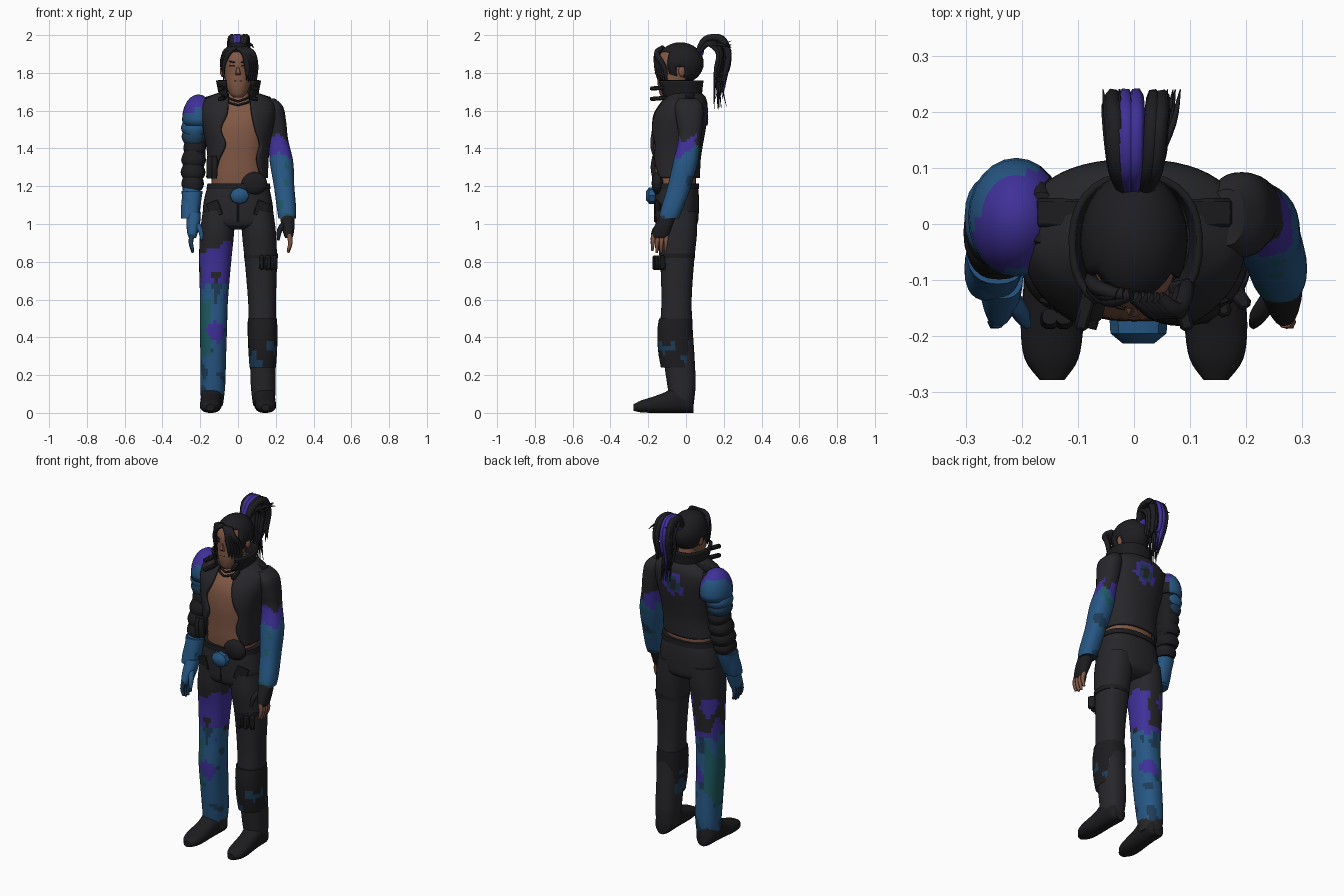
import bpy, bmesh, math, random
from mathutils import Vector, noise

random.seed(4)
if "Cube" in bpy.data.objects:
    bpy.data.objects.remove(bpy.data.objects["Cube"], do_unlink=True)

COLOURS = {
    "black_cloth": (.02, .02, .024), "black_hair": (.013, .013, .016),
    "dark_leather": (.012, .012, .014), "blue": (.02, .095, .23),
    "dark_blue": (.013, .045, .095), "purple": (.05, .03, .32),
    "teal": (.012, .10, .115), "skin": (.22, .098, .06),
}
MATS = {}
for key, rgb in COLOURS.items():
    m = bpy.data.materials.new(key)
    m.use_nodes = True
    m.diffuse_color = (*rgb, 1)
    m.node_tree.nodes["Principled BSDF"].inputs["Base Color"].default_value = (*rgb, 1)
    m.node_tree.nodes["Principled BSDF"].inputs["Roughness"].default_value = .8
    MATS[key] = m


def finish(name, bm, colour, thick=0):
    """Turn a bmesh into an object; colour is a key or a rule on face centres."""
    bmesh.ops.recalc_face_normals(bm, faces=bm.faces)
    keys = []
    for f in bm.faces:
        k = colour(f.calc_center_median()) if callable(colour) else colour
        if k not in keys:
            keys.append(k)
        f.material_index = keys.index(k)
    me = bpy.data.meshes.new(name)
    bm.to_mesh(me)
    bm.free()
    for k in keys:
        me.materials.append(MATS[k])
    me.shade_smooth()
    me.set_sharp_from_angle(angle=.75)
    ob = bpy.data.objects.new(name, me)
    bpy.context.collection.objects.link(ob)
    if thick:
        mod = ob.modifiers.new("thickness", "SOLIDIFY")
        mod.thickness, mod.offset = thick, 0
    return ob


def refine(secs, sub):
    """Catmull-Rom interpolation of section tuples."""
    out = []
    for i in range(len(secs) - 1):
        quad = [secs[max(i - 1, 0)], secs[i], secs[i + 1], secs[min(i + 2, len(secs) - 1)]]
        for j in range(sub):
            t = j / sub
            out.append([b + t / 2 * (c - a + t * (2*a - 5*b + 4*c - d + t * (3*(b - c) + d - a)))
                        for a, b, c, d in zip(*quad)])
    return out + [list(secs[-1])]


def loft(name, secs, colour, sides=24, sub=4, p=.85, along_y=False, thick=0, cap=True):
    """Skin sections (x, y, z, rx, ry); two more values open the front from x to x."""
    bm, rings = bmesh.new(), []
    is_open = len(secs[0]) == 7
    for s in refine(secs, sub):
        x, y, z, rx, ry = s[:5]
        t0, t1 = 0, 2 * math.pi
        if is_open:
            ang = [math.acos(math.copysign(min(abs((e - x) / rx), 1) ** (1 / p), e - x)) for e in s[5:]]
            t0, t1 = -ang[1], 2 * math.pi - ang[0]
        ring = []
        for i in range(sides + is_open):
            t = t0 + (t1 - t0) * i / sides
            u = rx * math.copysign(abs(math.cos(t)) ** p, math.cos(t))
            v = ry * math.copysign(abs(math.sin(t)) ** p, math.sin(t))
            ring.append(bm.verts.new((x + u, y, z + v) if along_y else (x + u, y + v, z)))
        rings.append(ring)
    for a, b in zip(rings, rings[1:]):
        for i in range(sides):
            j = (i + 1) % len(a)
            bm.faces.new((a[i], a[j], b[j], b[i]))
    if cap and not is_open:
        bm.faces.new(rings[0])
        bm.faces.new(rings[-1])
    return finish(name, bm, colour, thick)


def ball(name, loc, size, colour, keep=None, thick=0, seg=24):
    bm = bmesh.new()
    bmesh.ops.create_uvsphere(bm, u_segments=seg, v_segments=seg // 2, radius=1)
    for v in bm.verts:
        v.co = Vector(a * b + c for a, b, c in zip(v.co, size, loc))
    if keep:
        bad = [f for f in bm.faces if not keep(f.calc_center_median())]
        bmesh.ops.delete(bm, geom=bad, context="FACES")
    return finish(name, bm, colour, thick)


def box(name, loc, size, colour, rot=(0, 0, 0)):
    bm = bmesh.new()
    bmesh.ops.create_cube(bm, size=1)
    bmesh.ops.scale(bm, vec=size, verts=bm.verts)
    bmesh.ops.bevel(bm, geom=bm.edges[:], offset=min(size) * .25, segments=1, affect="EDGES")
    ob = finish(name, bm, colour)
    ob.location, ob.rotation_euler = loc, rot
    return ob


def strand(name, pts, radii, colour):
    """Tapered tube through points."""
    cu = bpy.data.curves.new(name, "CURVE")
    cu.dimensions, cu.bevel_depth, cu.bevel_resolution, cu.use_fill_caps = "3D", 1, 1, True
    path = refine([(*p, r) for p, r in zip(pts, radii)], 4)
    sp = cu.splines.new("POLY")
    sp.points.add(len(path) - 1)
    for pt, q in zip(sp.points, path):
        pt.co, pt.radius = (*q[:3], 1), max(q[3], .001)
    cu.materials.append(MATS[colour])
    ob = bpy.data.objects.new(name, cu)
    bpy.context.collection.objects.link(ob)


def n1(c, k=11):
    return noise.noise(c * k)


# Colour rules for the dyed cloth
def leg_dye(c):
    n, m = n1(c), n1(c + Vector((3, 1, 7)), 14)
    if c.z > .85 + .12 * n or c.z < .1 + .03 * n:
        return "black_cloth"
    if c.z > .65 + .12 * m:
        return "purple" if n > -.08 else "black_cloth"
    if math.hypot(c.x + .105, c.z - .42) < .05 + .03 * n:
        return "purple"
    if c.x < -.15 and abs(c.z - .45) < .15 + .1 * m:
        return "teal"
    return "dark_blue" if m > .3 else "blue"


def sleeve_dye(c):
    n, m = n1(c), n1(c + Vector((5, 2, 1)), 14)
    if c.z > 1.46 + .12 * n:
        return "black_cloth"
    if c.z > 1.38 + .1 * m:
        return "purple"
    return "dark_blue" if n > .32 else "teal" if m > .42 else "blue"


def jacket_dye(c):
    d = math.hypot(c.x - .01, c.z - 1.57) + .025 * n1(c, 25)
    if c.y > .04 and .022 < d < .066:
        return "purple" if d > .045 else "dark_blue"
    return "black_cloth"


def guard_dye(c):
    return "dark_blue" if c.z < .38 and n1(c, 16) > .05 else "dark_leather"


# Torso, neck and head
loft("torso_skin", [(0, -.05, 1.16, .14, .1), (0, -.055, 1.25, .14, .108), (0, -.055, 1.34, .135, .112),
     (0, -.05, 1.46, .15, .122), (0, -.035, 1.56, .165, .122), (0, -.015, 1.63, .15, .098),
     (0, -.01, 1.67, .07, .07), (0, -.02, 1.71, .053, .058), (0, -.03, 1.78, .052, .056)], "skin", sides=32)
loft("head", [(0, -.1, 1.67, .022, .026), (0, -.088, 1.69, .045, .052), (0, -.07, 1.74, .065, .08),
     (0, -.055, 1.8, .073, .095), (0, -.05, 1.87, .077, .1), (0, -.04, 1.92, .062, .08),
     (0, -.035, 1.94, .03, .04)], "skin", p=.95)
loft("nose", [(0, -.142, 1.79, .016, .014), (0, -.15, 1.8, .014, .016), (0, -.146, 1.83, .007, .01),
     (0, -.145, 1.86, .006, .006)], "skin", sides=8, sub=2)
box("mouth", (0, -.146, 1.757), (.036, .007, .007), "dark_leather")
for s in (-1, 1):
    box("eye", (s * .031, -.143, 1.838), (.026, .008, .01), "dark_leather", (0, 0, s * .3))
    box("eyebrow", (s * .032, -.146, 1.858), (.034, .008, .007), "black_hair", (0, -s * .2, s * .3))
    ball("ear", (s * .082, -.022, 1.81), (.014, .018, .032), "skin", seg=12)

# Hair cap, fringe and ponytail
ball("hair_cap", (0, -.03, 1.852), (.09, .118, .104), "black_hair", thick=.012, seg=32,
     keep=lambda c: c.z > 1.765 and (c.y > -.085 or c.z > 1.915) and (c.z > 1.83 or c.y > -.005 or c.y < -.05))
for i in range(5):
    d = i * .011
    strand("fringe_left", [(.0 + d, -.13, 1.93), (.035 + d, -.155, 1.9), (.05 + d, -.155 + d, 1.82),
                           (.045 + d, -.15 + d, 1.76 - d)], [.012, .016, .014, .001], "black_hair")
for i in range(3):
    d = i * .012
    strand("fringe_right", [(-.005 - d, -.125, 1.935), (-.045 - d, -.135 + d, 1.91), (-.076, -.115 + d, 1.84),
                            (-.075, -.11 + d, 1.75)], [.011, .014, .011, .001], "black_hair")
for i in range(34):
    x, r = random.uniform(-.045, .06), random.random()
    top, out = 1.945 + .035 * r, .17 + .06 * r
    end = (x * .9 + .012, .165 + random.uniform(-.02, .05), random.choice((1.6, 1.68, 1.76)) + .06 * r)
    strand("ponytail_strand", [(x * .4, .06, 1.9), (x * .8, .1, top), (x, out - .04, top + .005),
           (x * 1.1, out, 1.9), (x, out - .015, 1.8), end], [.014, .015, .016, .013, .01, .001],
           "purple" if r > .6 and abs(x) < .03 else "black_hair")
for i in range(8):
    x = random.uniform(-.05, .07)
    strand("loose_strand", [(x * .5, .1, 1.95), (x, .18, 1.95), (x * 1.2, .24, 1.9 + .08 * random.random())],
           [.008, .007, .001], "black_hair")
ball("hair_tie", (0, .075, 1.915), (.03, .02, .03), "purple", seg=12)

# Jacket, collar and necklaces
loft("jacket", [(-.005, -.055, 1.245, .157, .122, -.125, .125), (0, -.057, 1.34, .155, .128, -.10, .10),
     (0, -.053, 1.42, .163, .136, -.065, .115), (0, -.045, 1.5, .178, .142, -.09, .09),
     (0, -.03, 1.58, .192, .138, -.058, .072), (0, -.012, 1.64, .185, .118, -.05, .065),
     (0, -.005, 1.675, .135, .098, -.05, .06), (0, -.015, 1.69, .095, .085, -.05, .06)],
     jacket_dye, sides=48, sub=6, thick=.014)
loft("collar", [(.003, -.02, 1.66, .097, .1, -.055, .06), (.003, -.03, 1.7, .102, .11, -.06, .065),
     (.003, -.035, 1.76, .114, .122, -.065, .07)], "dark_leather", thick=.012)
for s in (-1, 1):
    for z in (1.665, 1.72):
        box("collar_strap", (s * .085, -.145, z), (.025, .09, .022), "dark_leather", (.08, 0, s * .25))
    box("shoulder_strap", (s * .13, .02, 1.675), (.09, .05, .02), "dark_leather", (0, s * .3, 0))
for z, r in ((1.65, .06), (1.63, .07)):
    strand("necklace", [(r * math.sin(a * .35), -.05 - r * math.cos(a * .35) * 1.15, z + .012 * abs(a) / 2)
                        for a in range(-4, 5)], [.006] * 9, "dark_leather")
for x in (-.15, -.125):
    loft("hanging_pouch", [(x, -.165, 1.24, .014, .014), (x, -.17, 1.3, .018, .018),
         (x, -.165, 1.36, .014, .014)], "dark_leather", sides=10)

# Trousers, belt and boots
loft("hips", [(.003, -.052, 1.21, .158, .113), (0, -.05, 1.15, .175, .118), (0, -.05, 1.07, .186, .118),
     (0, -.05, 1.0, .17, .11), (0, -.05, .97, .09, .07)], "black_cloth", sides=32)
loft("belt", [(.003, -.052, 1.185, .17, .122), (.003, -.052, 1.215, .165, .12)], "dark_leather", sides=32)
ball("belt_flap", (.085, -.15, 1.215), (.07, .032, .06), "dark_leather")
loft("buckle", [(.008, -.165, 1.15, .052, .045), (.008, -.195, 1.15, .05, .043), (.008, -.213, 1.15, .028, .022)],
     "blue", sides=8, sub=1, p=1, along_y=True)
box("fly_seam", (0, -.166, 1.06), (.01, .008, .1), "dark_leather")
LEG = [(.1, -.05, 1.07, .086, .108), (.111, -.05, .95, .09, .108), (.121, -.047, .8, .085, .09),
       (.127, -.05, .6, .074, .08), (.13, -.05, .45, .072, .085), (.131, -.038, .3, .068, .083),
       (.133, -.025, .16, .066, .076), (.135, -.022, .09, .062, .068), (.135, -.02, .04, .055, .06)]
BOOT = [(.136, .04, .05, .035, .05), (.137, .02, .055, .052, .055), (.139, -.04, .075, .058, .075),
        (.142, -.11, .055, .055, .055), (.146, -.18, .042, .056, .042), (.147, -.24, .034, .048, .031),
        (.146, -.278, .028, .022, .017)]
for s, side in ((1, "left"), (-1, "right")):
    loft(side + "_leg", [(s * a[0], *a[1:]) for a in LEG], leg_dye if s < 0 else "black_cloth", sides=36, sub=7)
    loft(side + "_boot", [(s * a[0], *a[1:]) for a in BOOT], "dark_leather", along_y=True)
    box(side + "_pocket", (s * .125, -.148, 1.08), (.07, .009, .08), "dark_leather", (.05, s * .35, s * .35))
loft("left_knee_guard", [(.131, -.045, .24, .07, .088), (.131, -.056, .33, .076, .092),
     (.13, -.058, .43, .079, .094), (.129, -.055, .5, .077, .088)], guard_dye, sides=32)
loft("thigh_strap", [(.121, -.047, .82, .09, .094), (.122, -.047, .845, .09, .095)], "dark_leather")
for i in range(3):
    box("thigh_pouch", (.125 + i * .032, -.155 + i * .012, .795), (.026, .045, .075), "dark_leather", (0, 0, i * .3))

# Arms
ARM = [(.165, .012, 1.665, .03, .05), (.185, .015, 1.62, .054, .075), (.2, .02, 1.54, .055, .07),
       (.213, .02, 1.45, .052, .06), (.23, -.002, 1.33, .062, .066), (.244, -.035, 1.2, .054, .062),
       (.257, -.075, 1.08, .051, .058), (.26, -.09, 1.03, .046, .052)]
loft("left_sleeve", ARM, sleeve_dye, sides=32, sub=7)
loft("right_sleeve", [(-a[0], a[1], a[2], a[3] * .88, a[4] * .9) for a in ARM],
     lambda c: "blue" if c.z < 1.2 else "dark_leather", sub=6)
for s, side, glove, tip in ((1, "left", "dark_leather", "skin"), (-1, "right", "blue", "dark_blue")):
    k = 1 if s > 0 else .9
    loft(side + "_glove", [(s * .26 * k, -.09, 1.06, .037, .043), (s * .264 * k, -.115, 1.0, .036, .047),
         (s * .268 * k, -.135, .945, .026, .047), (s * .268 * k, -.138, .925, .018, .04)], glove)
    for i in range(4):
        y = -.172 + i * .023
        strand(side + "_finger", [(s * .27 * k, y, .945), (s * .277 * k, y - .004, .9),
               (s * .265 * k, y - .006, .86 - .012 * (i in (1, 2)))], [.014, .012, .007], tip)
    strand(side + "_thumb", [(s * .245 * k, -.13, 1.0), (s * .22 * k, -.165, .965), (s * .213 * k, -.18, .915)],
           [.018, .015, .008], glove)

# Right shoulder armour: dome, overlapping plates, cuff
ball("pauldron", (-.21, .012, 1.555), (.08, .1, .125), thick=.012, keep=lambda c: c.z > 1.52,
     colour=lambda c: "dark_leather" if c.x > -.165 else "purple" if c.z + .1 * n1(c) > 1.62 else "blue")
for i, (x, y, z, r, col) in enumerate((
        (-.232, .012, 1.51, .07, "blue"), (-.235, .01, 1.465, .064, "dark_blue"),
        (-.23, .008, 1.405, .06, "dark_leather"), (-.235, -.002, 1.34, .066, "dark_leather"),
        (-.238, -.015, 1.275, .066, "dark_leather"), (-.24, -.03, 1.215, .06, "dark_leather"))):
    loft("arm_plate", [(x, y, z + .05, r * .72, r * .85), (x, y, z, r, r * 1.15), (x, y - .004, z - .035, r * .8, r)],
         col, sub=3)
loft("right_cuff", [(-.243, -.045, 1.175, .056, .062), (-.245, -.06, 1.12, .05, .06),
     (-.247, -.085, 1.04, .042, .05)], lambda c: "dark_blue" if n1(c, 15) > .3 else "blue")
